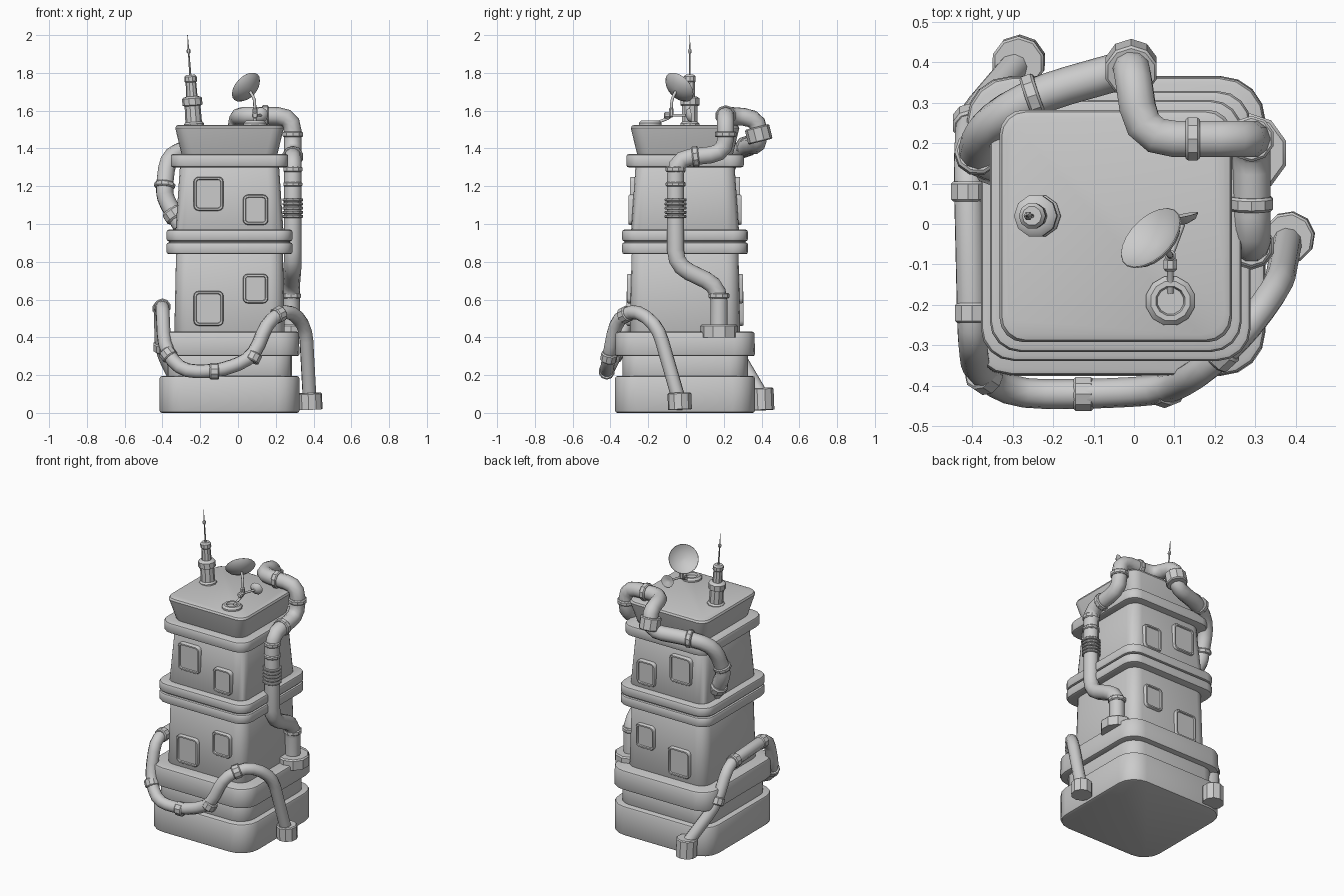
import bpy, bmesh, math
from mathutils import Vector as V

if "Cube" in bpy.data.objects:
    bpy.data.objects.remove(bpy.data.objects["Cube"])

CX, CY = -0.045, -0.005   # tower axis


def finish(bm, name, angle=35):
    bmesh.ops.recalc_face_normals(bm, faces=bm.faces)
    me = bpy.data.meshes.new(name)
    bm.to_mesh(me)
    bm.free()
    ob = bpy.data.objects.new(name, me)
    bpy.context.collection.objects.link(ob)
    smooth(ob, angle)
    return ob


def smooth(ob, angle=35):
    bpy.ops.object.select_all(action='DESELECT')
    ob.select_set(True)
    bpy.context.view_layer.objects.active = ob
    bpy.ops.object.shade_smooth_by_angle(angle=math.radians(angle))


def round_rect(hx, hy, r, seg):
    pts = []
    for i, (sx, sy) in enumerate([(1, 1), (-1, 1), (-1, -1), (1, -1)]):
        for k in range(seg + 1):
            a = math.pi / 2 * (i + k / seg)
            pts.append((sx * (hx - r) + r * math.cos(a), sy * (hy - r) + r * math.sin(a)))
    return pts


def skin(bm, rings):
    """Join rings of points into a closed capped surface."""
    vs = [[bm.verts.new(p) for p in ring] for ring in rings]
    n = len(vs[0])
    for a, b in zip(vs, vs[1:]):
        for i in range(n):
            bm.faces.new((a[i], a[(i + 1) % n], b[(i + 1) % n], b[i]))
    bm.faces.new(vs[0][::-1])
    bm.faces.new(vs[-1])


def block(name, z0, z1, h0, h1, r, b=0.012):
    """Square tower section with rounded corners and softened rims."""
    bm = bmesh.new()
    prof = [(z0, h0 - b), (z0 + b * .3, h0 - b * .3), (z0 + b, h0),
            (z1 - b, h1), (z1 - b * .3, h1 - b * .3), (z1, h1 - b)]
    skin(bm, [[(CX + x, CY + y, z) for x, y in round_rect(h, h, r, 4)] for z, h in prof])
    return finish(bm, name)


def lathe(name, origin, axis, prof, n=10):
    """Turned part: prof is (radius, distance along axis)."""
    q = V(axis).normalized().to_track_quat('Z', 'Y')
    bm = bmesh.new()
    skin(bm, [[V(origin) + q @ V((r * math.cos(2 * math.pi * (i + .5) / n),
                                  r * math.sin(2 * math.pi * (i + .5) / n), d))
               for i in range(n)] for r, d in prof])
    return finish(bm, name)


def collar(name, c, axis, r, length, n=10):
    h, b = length / 2, min(.006, length / 4)
    lathe(name, c, axis, [(r - b, -h), (r, -h + b), (r, h - b), (r - b, h)], n)


def pipe(name, pts, r, bend=0.07):
    """Tube along a path whose corners are filleted."""
    pts = [V(p) for p in pts]
    path = [pts[0]]
    for a, p, c in zip(pts, pts[1:], pts[2:]):
        d0, d1 = a - p, c - p
        s = p + d0.normalized() * min(bend, d0.length * .45)
        e = p + d1.normalized() * min(bend, d1.length * .45)
        for t in (0, .33, .67, 1):
            path.append(s * (1 - t) ** 2 + p * 2 * t * (1 - t) + e * t * t)
    path.append(pts[-1])
    cu = bpy.data.curves.new(name, 'CURVE')
    cu.dimensions = '3D'
    cu.bevel_depth, cu.bevel_resolution, cu.use_fill_caps = r, 3, True
    sp = cu.splines.new('POLY')
    sp.points.add(len(path) - 1)
    for q, p in zip(sp.points, path):
        q.co = (*p, 1)
    ob = bpy.data.objects.new(name, cu)
    bpy.context.collection.objects.link(ob)
    bpy.ops.object.select_all(action='DESELECT')
    ob.select_set(True)
    bpy.context.view_layer.objects.active = ob
    bpy.ops.object.convert(target='MESH')
    smooth(bpy.context.object, 40)


# Tower sections, bottom to top
block("base", 0, .195, .37, .37, .12)
block("plinth_neck", .18, .32, .332, .332, .10)
block("plinth_band", .30, .43, .37, .368, .11)
block("lower_storey", .42, .85, .292, .283, .07)
block("mid_ring_lower", .84, .903, .333, .333, .08)
block("mid_ring_core", .89, .92, .32, .32, .08, .004)
block("mid_ring_upper", .908, .97, .333, .333, .08)
block("upper_storey", .96, 1.31, .285, .263, .065)
block("top_ring", 1.30, 1.37, .311, .311, .075)
block("roof_cap", 1.36, 1.525, .256, .287, .06, .018)

# Windows: raised frame with recessed pane, repeated on front and back
for side, s in (("front", -1), ("back", 1)):
    for i, (x, z, hw, hh, wall) in enumerate([(-.156, 1.16, .079, .09, .272), (.093, 1.075, .067, .08, .279),
                                              (-.156, .553, .079, .092, .29), (.093, .658, .067, .078, .287)]):
        bm = bmesh.new()
        steps = [(0, -.02), (0, .014), (.004, .02), (.013, .02), (.016, .012)]
        skin(bm, [[(x + u, CY + s * (wall + d), z + w) for u, w in
                   round_rect(hw - k, hh - k, .026 - k * .8, 3)] for k, d in steps])
        finish(bm, f"{side}_window_{i}")

# Mast antenna
ax = (-.07, 0, 1)
lathe("antenna_mast", (-.232, .02, 1.5), ax,
      [(.053, 0), (.053, .03), (.044, .04), (.042, .125), (.053, .13), (.053, .165), (.045, .172),
       (.03, .176), (.028, .25), (.033, .256), (.033, .28), (.024, .29)])
lathe("antenna_whip", (-.252, .02, 1.78), ax,
      [(.006, 0), (.004, .12), (.011, .13), (.011, .14), (.004, .15), (.0015, .22)], 6)

# Satellite dish
lathe("dish_base", (.09, -.19, 1.515), (0, 0, 1), [(.062, 0), (.062, .02), (.05, .032), (.037, .032), (.033, .018)], 12)
pipe("dish_arm", [(.09, -.17, 1.53), (.09, -.08, 1.565), (.088, -.075, 1.66), (.065, -.055, 1.70)], .008, .02)
collar("dish_arm_joint", (.09, -.10, 1.575), (0, 1, 0), .018, .035, 8)
collar("dish_pole_sleeve", (.09, -.078, 1.59), (0, 0, 1), .014, .05, 8)
lathe("dish", (.062, -.055, 1.706), (-.59, .59, .55),
      [(.012, -.006), (.05, .004), (.08, .02), (.092, .034), (.09, .036), (.076, .026), (.048, .012), (.01, .004)], 20)
pipe("feed_arm", [(.09, -.08, 1.575), (.12, 0, 1.575)], .007)
lathe("small_dish", (.125, .0, 1.575), (-.2, 1, .1), [(.008, 0), (.03, .008), (.04, .022), (.036, .022), (.01, .01)], 12)

# Large pipe: right side, over the roof, round the back and into the left wall
pipe("large_pipe", [(.28, .175, .43), (.28, .175, .67), (.29, -.055, .78), (.29, -.055, 1.345),
                    (.29, .21, 1.375), (.29, .21, 1.57), (.02, .21, 1.575), (-.005, .385, 1.56),
                    (-.01, .385, 1.42), (-.24, .32, 1.41), (-.37, .24, 1.36), (-.39, .17, 1.2),
                    (-.385, .165, 1.13), (-.30, .13, .99)], .047, .08)
lathe("large_pipe_foot", (.28, .175, .40), (0, 0, 1), [(.10, 0), (.10, .06), (.092, .068), (.05, .068)], 10)
for i, (c, a, r, l) in enumerate([((.28, .175, .62), (0, 0, 1), .055, .03),
                                  ((.29, -.055, 1.21), (0, 0, 1), .053, .025),
                                  ((.29, -.055, 1.29), (0, 0, 1), .053, .03),
                                  ((.29, .05, 1.357), (0, 1, .11), .056, .035),
                                  ((.29, .21, 1.475), (0, 0, 1), .057, .03),
                                  ((.145, .21, 1.573), (1, 0, 0), .056, .035),
                                  ((-.007, .385, 1.475), (0, .25, -1), .066, .08),
                                  ((-.25, .317, 1.409), (-1, -.35, -.05), .056, .035),
                                  ((-.388, .175, 1.205), (-.1, -.3, -1), .056, .03)]):
    collar(f"large_pipe_collar_{i}", c, a, r, l)
for i in range(5):
    collar(f"bellows_ring_{i}", (.29, -.055, 1.04 + i * .022), (0, 0, 1), .058, .016)
lathe("wall_flange", (-.355, .155, 1.075), (.55, -.2, -.85), [(.05, 0), (.058, .01), (.058, .05), (.05, .06)])

# Thin hose: right foot, round the front and left side, to the back left foot
pipe("hose", [(.38, -.035, .06), (.358, -.15, .46), (.27, -.27, .55), (.16, -.37, .49), (.08, -.41, .29),
              (-.10, -.42, .22), (-.30, -.42, .22), (-.39, -.36, .34), (-.40, -.29, .565),
              (-.41, .14, .55), (-.405, .26, .33), (-.29, .395, .10)], .037, .08)
lathe("hose_foot_right", (.384, -.032, .018), (-.03, -.03, 1), [(.064, 0), (.064, .082), (.058, .088), (.04, .088)], 10)
lathe("hose_foot_back", (-.283, .402, .015), (-.03, -.04, 1), [(.066, 0), (.066, .11), (.06, .116), (.04, .116)], 10)
for i, (c, a) in enumerate([((.215, -.32, .52), (-1, -.9, -.5)), ((.08, -.408, .295), (-.5, -.2, -1)),
                            ((-.125, -.42, .22), (1, 0, 0)), ((-.37, -.375, .31), (-.6, .4, .8)),
                            ((-.40, -.22, .562), (0, 1, 0)), ((-.41, .08, .552), (0, 1, 0)),
                            ((-.405, .25, .35), (0, .4, -.8))]):
    collar(f"hose_collar_{i}", c, a, .044, .05)
